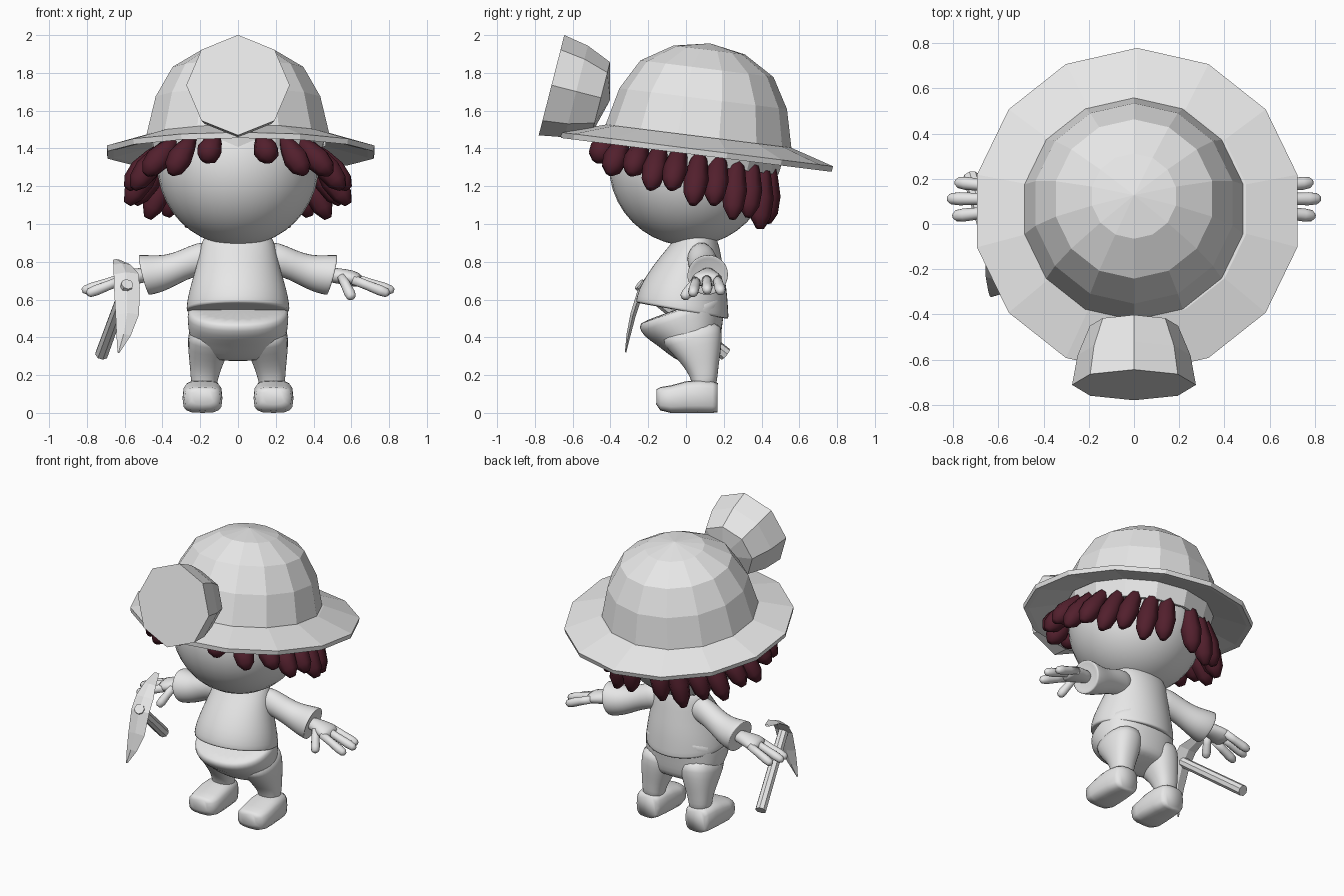
import bpy, bmesh, math
from mathutils import Vector, Matrix

if "Cube" in bpy.data.objects:
    bpy.data.objects.remove(bpy.data.objects["Cube"])


def material(name, rgb):
    m = bpy.data.materials.new(name)
    m.use_nodes = True
    m.diffuse_color = (*rgb, 1)
    m.node_tree.nodes["Principled BSDF"].inputs["Base Color"].default_value = (*rgb, 1)
    return m


GREY = material("light grey", (0.8, 0.8, 0.8))
MAROON = material("dark maroon", (0.085, 0.014, 0.026))


def finish(name, bm, mat, smooth=False, subdiv=0, mirror=False):
    bmesh.ops.recalc_face_normals(bm, faces=bm.faces)
    me = bpy.data.meshes.new(name)
    bm.to_mesh(me)
    bm.free()
    me.materials.append(mat)
    ob = bpy.data.objects.new(name, me)
    bpy.context.collection.objects.link(ob)
    for p in me.polygons:
        p.use_smooth = smooth
    if subdiv:
        mod = ob.modifiers.new("smooth", "SUBSURF")
        mod.levels = mod.render_levels = subdiv
    if mirror:
        ob.modifiers.new("mirror", "MIRROR").use_mirror_merge = False


def add_loft(bm, stations, sides=12, power=1.0):
    """Skin rounded cross-sections (x, y, z, half width, half depth)."""
    d = (Vector(stations[-1][:3]) - Vector(stations[0][:3])).normalized()
    ref = Vector((0, 1, 0)) if abs(d.z) > 0.65 else Vector((0, 0, 1))
    u = ref.cross(d).normalized()
    v = d.cross(u)
    rings = []
    for x, y, z, a, b in stations:
        ring = []
        for i in range(sides):
            t = math.tau * i / sides
            c, s = math.cos(t), math.sin(t)
            c = math.copysign(abs(c) ** power, c)
            s = math.copysign(abs(s) ** power, s)
            ring.append(bm.verts.new(Vector((x, y, z)) + u * a * c + v * b * s))
        rings.append(ring)
    for lo, hi in zip(rings, rings[1:]):
        for i in range(sides):
            j = (i + 1) % sides
            bm.faces.new((lo[i], lo[j], hi[j], hi[i]))
    bm.faces.new(rings[0])
    bm.faces.new(rings[-1])


def loft(name, stations, sides=12, power=1.0, **kw):
    bm = bmesh.new()
    add_loft(bm, stations, sides, power)
    finish(name, bm, GREY, **kw)


def lathe(name, profile, sides, origin, tilt):
    """Turn (radius, height) points about a tilted axis; radius 0 makes a pole."""
    bm = bmesh.new()
    place = Matrix.Translation(origin) @ Matrix.Rotation(tilt, 4, "X")
    rings = []
    for r, h in profile:
        n = sides if r > 0 else 1
        rings.append([bm.verts.new(place @ Vector((r * math.sin(math.tau * i / sides),
                      r * math.cos(math.tau * i / sides), h))) for i in range(n)])
    for lo, hi in zip(rings, rings[1:]):
        for i in range(sides):
            j = (i + 1) % sides
            if len(hi) == 1:
                bm.faces.new((lo[i], lo[j], hi[0]))
            elif len(lo) == 1:
                bm.faces.new((lo[0], hi[j], hi[i]))
            else:
                bm.faces.new((lo[i], lo[j], hi[j], hi[i]))
    finish(name, bm, GREY)


# Helmet: dome, sloping brim and inner band share one backward tilt
TILT = -math.atan(0.125)
HAT = Vector((0, 0.065, 1.455))
lathe("helmet_dome", [(0.498, 0), (0.447, 0.21), (0.355, 0.37), (0.19, 0.47), (0, 0.505)], 14, HAT, TILT)
lathe("helmet_brim", [(0.47, 0.01), (0.495, 0.01), (0.727, -0.06), (0.722, -0.09),
                      (0.69, -0.085), (0.46, -0.03), (0.47, 0.01)], 14, HAT + Vector((0.014, 0, 0)), TILT)
lathe("helmet_band", [(0.47, 0), (0.445, -0.14), (0.425, -0.14), (0.45, 0)], 14, HAT, TILT)

# Lamp on the helmet front
lathe("helmet_lamp", [(0, 0), (0.274, 0), (0.25, 0.135), (0.195, 0.27), (0, 0.32)], 8,
      Vector((0, -0.712, 1.735)), -math.pi / 2 - 0.25)

# Head
bm = bmesh.new()
bmesh.ops.create_uvsphere(bm, u_segments=32, v_segments=20, radius=0.428)
bmesh.ops.translate(bm, verts=bm.verts, vec=(0, 0.02, 1.312))
finish("head", bm, GREY, smooth=True)

# Hair: a ring of drop-shaped locks, longer toward the back
bm = bmesh.new()
for sign in (-1, 1):
    for k, deg in enumerate([17, 37] + list(range(56, 180, 14))):
        a = math.radians(deg) * sign
        s, c = math.sin(a), math.cos(a)
        top = Vector((0.39 * s, 0.02 - 0.43 * c, 1.42 + 0.06 * c))
        tip = Vector((0.59 * s, -0.03 - 0.47 * c, 1.17 + 0.17 * c - 0.04 * (k % 2)))
        lock = [(*top.lerp(tip, t), r, r)
                for t, r in ((0, 0.02), (0.3, 0.05), (0.6, 0.068), (0.85, 0.056), (1, 0.022))]
        add_loft(bm, lock, 7)
finish("hair_locks", bm, MAROON, smooth=True)

# Shirt body
loft("shirt", [(0, -0.02, 0.54, 0.2, 0.18), (0, -0.02, 0.54, 0.274, 0.25), (0, -0.02, 0.545, 0.276, 0.252),
               (0, -0.015, 0.61, 0.27, 0.243), (0, 0.005, 0.7, 0.245, 0.215), (0, 0.03, 0.8, 0.215, 0.17),
               (0, 0.055, 0.88, 0.2, 0.13), (0, 0.06, 0.93, 0.185, 0.11), (0, 0.06, 0.99, 0.12, 0.08)],
     sides=24, smooth=True, subdiv=1)

# Trousers: full hips flowing into two legs
loft("hips", [(0, 0.07, 0.3, 0.12, 0.07), (0, 0.07, 0.305, 0.2, 0.11), (0, 0.045, 0.36, 0.245, 0.15),
              (0, 0.02, 0.42, 0.262, 0.185), (0, -0.01, 0.48, 0.268, 0.23), (0, -0.02, 0.54, 0.271, 0.248),
              (0, -0.02, 0.56, 0.25, 0.23)], sides=24, power=0.9, smooth=True, subdiv=1)
loft("leg", [(0.18, 0.1, 0.1, 0.065, 0.062), (0.18, 0.1, 0.18, 0.072, 0.07),
             (0.172, 0.09, 0.24, 0.085, 0.088), (0.164, 0.075, 0.3, 0.1, 0.115),
             (0.15, 0.045, 0.38, 0.12, 0.155), (0.14, 0.01, 0.46, 0.12, 0.18)],
     sides=16, power=0.85, smooth=True, subdiv=1, mirror=True)

# Shoes
loft("shoe", [(0.188, -0.157, 0.085, 0.06, 0.04), (0.188, -0.135, 0.075, 0.095, 0.062),
              (0.188, -0.08, 0.073, 0.105, 0.073), (0.188, 0.0, 0.084, 0.105, 0.084),
              (0.188, 0.07, 0.087, 0.1, 0.087), (0.188, 0.14, 0.084, 0.09, 0.084),
              (0.188, 0.167, 0.08, 0.075, 0.078)], sides=16, power=0.6, smooth=True, mirror=True)

# Sleeves widening into open cuffs
loft("sleeve", [(0.1, 0.075, 0.83, 0.06, 0.085), (0.2, 0.08, 0.82, 0.08, 0.088),
                (0.29, 0.095, 0.782, 0.08, 0.08), (0.37, 0.11, 0.748, 0.088, 0.09),
                (0.44, 0.115, 0.735, 0.105, 0.106), (0.495, 0.115, 0.73, 0.113, 0.113),
                (0.5, 0.115, 0.73, 0.112, 0.112), (0.49, 0.115, 0.73, 0.075, 0.075)],
     sides=14, smooth=True, subdiv=1, mirror=True)

# Hands: palm, three fingers and a thumb
loft("palm", [(0.46, 0.115, 0.735, 0.045, 0.042), (0.53, 0.115, 0.725, 0.055, 0.042),
              (0.6, 0.11, 0.715, 0.085, 0.045), (0.66, 0.11, 0.695, 0.085, 0.036)],
     smooth=True, subdiv=1, mirror=True)


def digit(name, start, end, r=0.029):
    a, b = Vector(start), Vector(end)
    steps = ((0, 0.9), (0.4, 0.9), (0.75, 1), (0.93, 0.85), (1, 0.4))
    loft(name, [(*a.lerp(b, t), r * f, r * f) for t, f in steps], sides=10, smooth=True, mirror=True)


digit("front_finger", (0.61, 0.055, 0.705), (0.8, 0.035, 0.63))
digit("middle_finger", (0.61, 0.11, 0.715), (0.825, 0.112, 0.645))
digit("back_finger", (0.61, 0.165, 0.71), (0.79, 0.185, 0.64))
digit("thumb", (0.55, 0.07, 0.72), (0.605, -0.015, 0.605))

# Pickaxe: curved tapering blade and a straight handle
loft("pick_head", [(-0.645, 0.03, 0.81, 0.018, 0.008), (-0.615, -0.09, 0.785, 0.045, 0.012),
                   (-0.592, -0.18, 0.735, 0.066, 0.016), (-0.588, -0.235, 0.66, 0.068, 0.018),
                   (-0.586, -0.28, 0.52, 0.062, 0.016), (-0.605, -0.305, 0.41, 0.038, 0.012),
                   (-0.632, -0.32, 0.32, 0.006, 0.004)], sides=4)
loft("pick_handle", [(-0.586, -0.25, 0.682, 0.033, 0.033), (-0.722, 0.21, 0.31, 0.036, 0.036)], sides=8)
